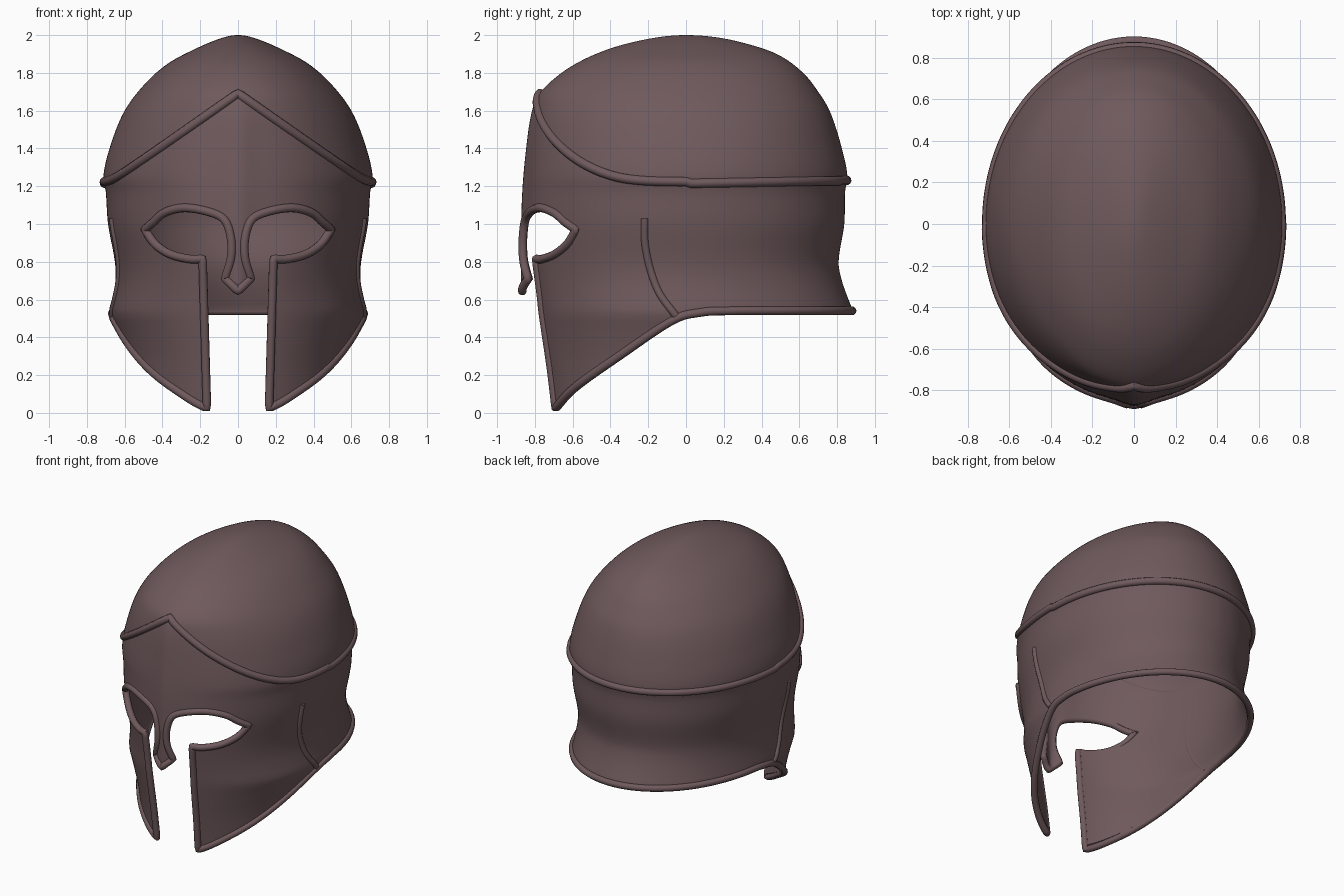
import bpy, bmesh, math
from mathutils import Vector

if "Cube" in bpy.data.objects:
    bpy.data.objects.remove(bpy.data.objects["Cube"])

bronze = bpy.data.materials.new("dark bronze")
bronze.diffuse_color = (0.16, 0.101, 0.107, 1)
bronze.use_nodes = True
bronze.node_tree.nodes["Principled BSDF"].inputs["Base Color"].default_value = bronze.diffuse_color

# Profiles: (height, radius) of the side, front and back outlines, and the front keel
SIDE = [(2, 0), (1.98, .10), (1.93, .22), (1.85, .37), (1.75, .485), (1.6, .60), (1.4, .68), (1.25, .713),
        (1.17, .70), (1.0, .688), (.8, .652), (.7, .648), (.6, .66), (.53, .67), (.45, .645), (.3, .605),
        (.15, .585), (-.15, .56)]
FRONT = [(2, 0), (1.98, .2), (1.93, .40), (1.87, .545), (1.8, .66), (1.7, .765), (1.6, .80), (1.4, .828),
         (1.2, .845), (1.0, .848), (.8, .83), (.6, .80), (.4, .773), (.2, .745), (0, .72), (-.15, .70)]
BACK = [(2, 0), (1.96, .30), (1.9, .48), (1.8, .62), (1.7, .70), (1.6, .76), (1.4, .825), (1.25, .855),
        (1.17, .842), (1.0, .838), (.8, .808), (.7, .825), (.6, .86), (.53, .885), (-.15, .9)]
KEEL = [(2, 0), (1.75, 0), (1.6, .015), (1.2, .02), (1.0, .025), (.8, .045), (.62, .065), (-.15, .065)]


def profile(tab, z):
    """Cubic interpolation over sqrt(2 - z), so the crown is round."""
    w = math.sqrt(max(0, 2 - z))
    p = [(math.sqrt(2 - h), r) for h, r in tab]
    i = 0
    while i < len(p) - 2 and w > p[i + 1][0]:
        i += 1

    def slope(k):
        a, b = p[max(k - 1, 0)], p[min(k + 1, len(p) - 1)]
        return (b[1] - a[1]) / (b[0] - a[0])
    h = p[i + 1][0] - p[i][0]
    t = (w - p[i][0]) / h
    return ((2*t**3 - 3*t**2 + 1) * p[i][1] + (t**3 - 2*t**2 + t) * h * slope(i)
            + (3*t**2 - 2*t**3) * p[i + 1][1] + (t**3 - t**2) * h * slope(i + 1))


def surf(th, z):
    """Helmet surface; angle 0 is the front."""
    x, c = profile(SIDE, z) * math.sin(th), math.cos(th)
    if c < 0:
        return Vector((x, -profile(BACK, z) * c, z))
    return Vector((x, -profile(FRONT, z) * c - profile(KEEL, z) * math.exp(-(x / .08)**2), z))


def on_front(x, z):
    return surf(math.asin(max(-1, min(1, x / profile(SIDE, z)))), z)


def on_side(y, z):
    b = profile(FRONT if y < 0 else BACK, z)
    return surf(math.acos(max(-1, min(1, -y / b))), z)


def smooth(pts, n=10):
    """Catmull-Rom through 2D points."""
    p = [Vector(q) for q in pts]
    p = [2*p[0] - p[1]] + p + [2*p[-1] - p[-2]]
    out = []
    for i in range(1, len(p) - 2):
        a, b, c, d = p[i - 1:i + 3]
        for k in range(n):
            t = k / n
            out.append(.5 * (2*b + (c - a)*t + (2*a - 5*b + 4*c - d)*t*t + (3*b - a - 3*c + d)*t**3))
    return out + [p[-2]]


def finish(name, bm):
    me = bpy.data.meshes.new(name)
    bm.to_mesh(me)
    bm.free()
    ob = bpy.data.objects.new(name, me)
    bpy.context.collection.objects.link(ob)
    me.materials.append(bronze)
    return ob


def select(ob):
    bpy.ops.object.select_all(action='DESELECT')
    ob.select_set(True)
    bpy.context.view_layer.objects.active = ob


def tube(name, pts, r, closed=False, sink=.004):
    """Round bead lying on the surface."""
    cu = bpy.data.curves.new(name, 'CURVE')
    cu.dimensions = '3D'
    cu.bevel_depth, cu.bevel_resolution, cu.use_fill_caps = r, 3, True
    sp = cu.splines.new('POLY')
    sp.points.add(len(pts) - 1)
    for q, p in zip(sp.points, pts):
        inward = Vector((p.x, p.y, 0)).normalized() * sink
        q.co = (*(p - inward), 1)
    sp.use_cyclic_u = closed
    ob = bpy.data.objects.new(name, cu)
    bpy.context.collection.objects.link(ob)
    cu.materials.append(bronze)
    select(ob)
    bpy.ops.object.convert(target='MESH')
    bpy.ops.object.shade_smooth_by_angle(angle=math.radians(50))
    return ob


def prism(name, outline, direction):
    bm = bmesh.new()
    f = bm.faces.new([bm.verts.new(p) for p in outline])
    new = bmesh.ops.extrude_face_region(bm, geom=[f])['geom']
    bmesh.ops.translate(bm, vec=direction, verts=[v for v in new if isinstance(v, bmesh.types.BMVert)])
    bmesh.ops.recalc_face_normals(bm, faces=bm.faces)
    ob = finish(name, bm)
    ob.hide_render = True
    return ob


# Outline of the face opening (x, z): nose guard, brow, lower eye edge, cheek edge
face = (smooth([(0, .645), (.068, .71)])[:-1]
        + smooth([(.068, .71), (.037, .82), (.038, .93), (.075, 1.025), (.17, 1.068), (.29, 1.085),
                  (.39, 1.06), (.45, 1.01), (.495, .97)])[:-1]
        + smooth([(.495, .97), (.44, .893), (.36, .84), (.26, .815), (.188, .815)])[:-1]
        + smooth([(.188, .815), (.165, .027)], 40))
# Lower edge (y, z)
low = smooth([(-.70, .018), (-.59, .135), (-.35, .305), (-.08, .485), (.07, .53), (.28, .54), (1.1, .54)])


def low_z(y):
    for a, b in zip(low, low[1:]):
        if a.x <= y <= b.x:
            return a.y + (b.y - a.y) * (y - a.x) / (b.x - a.x)
    return low[0].y if y < low[0].x else .54


# Shell: swept grid, thickened inward
N, ROWS = 176, 104
bm = bmesh.new()
top = bm.verts.new((0, 0, 2))
rows = []
for i in range(1, ROWS + 1):
    z = 2 - (math.sqrt(2.12) * i / ROWS)**2
    rows.append([bm.verts.new(surf(2 * math.pi * j / N, z)) for j in range(N)])
for j in range(N):
    k = (j + 1) % N
    bm.faces.new((top, rows[0][j], rows[0][k]))
    for r, s in zip(rows, rows[1:]):
        bm.faces.new((s[j], s[k], r[k], r[j]))
shell = finish("helmet_shell", bm)
sol = shell.modifiers.new("thickness", 'SOLIDIFY')
sol.thickness, sol.offset = .025, -1

# Cut the face opening and the lower edge
half = [Vector((p.x, -1.3, p.y)) for p in face] + [Vector((.165, -1.3, -.4))]
mirror = [Vector((-p.x, p.y, p.z)) for p in reversed(half[1:])]
cutters = [prism("face_cutter", half + mirror, (0, 1.1, 0)),
           prism("lower_cutter", [(-1, -1.2, -.5)] + [(-1, p.x, p.y) for p in low] + [(-1, 1.1, -.5)], (2, 0, 0))]
for c in cutters:
    m = shell.modifiers.new("cut", 'BOOLEAN')
    m.operation, m.solver, m.object = 'DIFFERENCE', 'EXACT', c
select(shell)
for m in list(shell.modifiers):
    bpy.ops.object.modifier_apply(modifier=m.name)
for c in cutters:
    bpy.data.objects.remove(c)
bpy.ops.object.shade_smooth_by_angle(angle=math.radians(40))

# Rim bead around every edge, mirrored into one closed loop
rim = [on_front(p.x, p.y) for p in face]
th0 = math.asin(.165 / profile(SIDE, .027))
for i in range(1, 121):
    th, z = th0 + (math.pi - th0) * i / 120, .4
    for _ in range(12):
        z = low_z(surf(th, z).y)
    rim.append(surf(th, z))
rim += [Vector((-p.x, p.y, p.z)) for p in reversed(rim[1:-1])]
tube("edge_rim", rim, .023, True)

# Peaked ridge at the foot of the dome
ridge = []
for i in range(200):
    th, z = 2 * math.pi * i / 200, 1.3
    for _ in range(12):
        p = surf(th, z)
        d = 1.69 - .70 * abs(p.x) - 1.215
        z = 1.215 + .5 * (d + math.sqrt(d * d + .0012)) if p.y < 0 else 1.215
        z += .018 * max(0, p.y)
    ridge.append(surf(th, z))
tube("dome_ridge", ridge, .025, True, .003)

# Raised cheek creases
crease = [on_side(p.x, p.y) for p in smooth([(-.22, 1.03), (-.218, .9), (-.19, .76), (-.14, .63), (-.055, .515)])]
tube("cheek_crease_right", crease, .021, sink=.006)
tube("cheek_crease_left", [Vector((-p.x, p.y, p.z)) for p in crease], .021, sink=.006)
